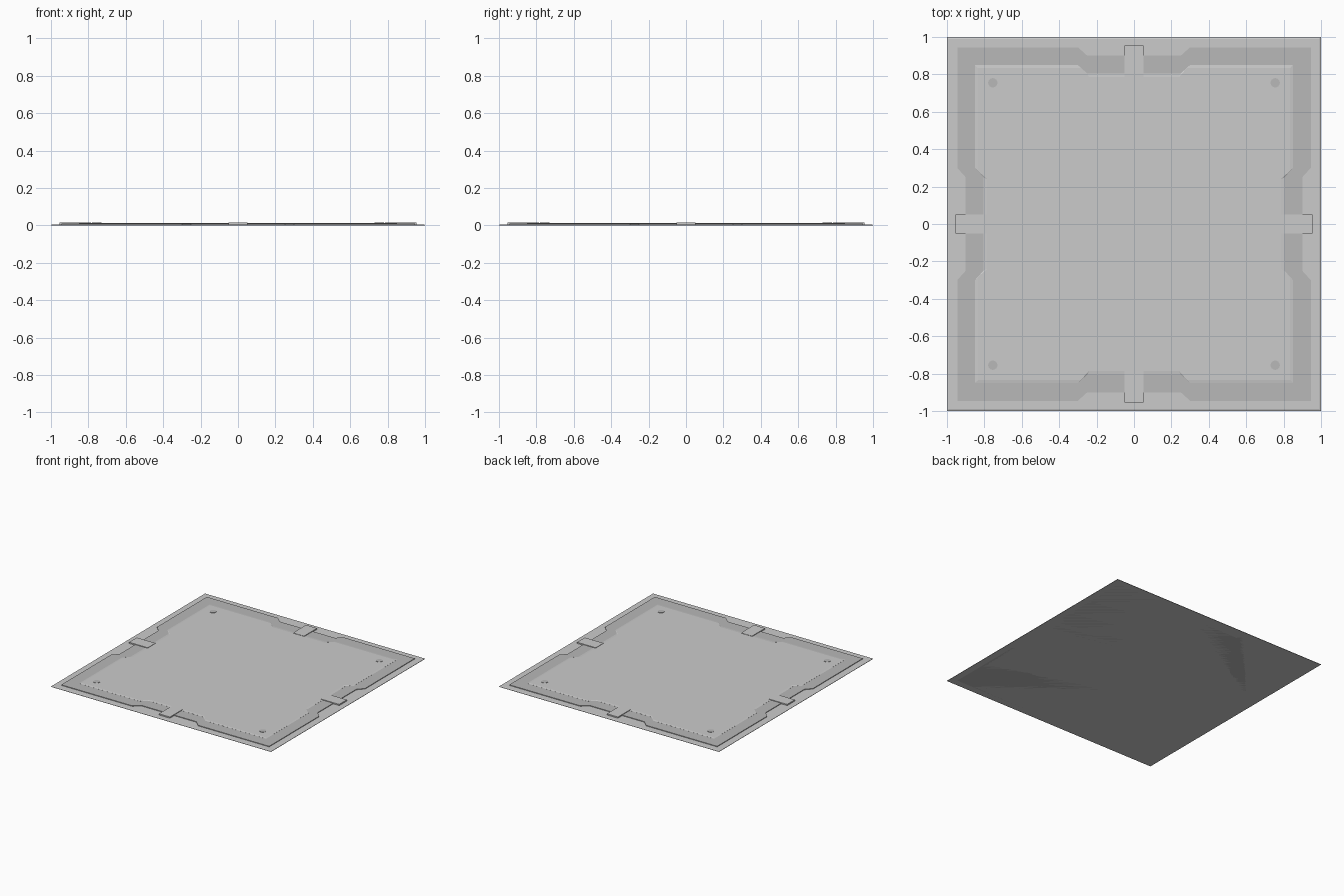
import bpy, bmesh
from math import pi
from mathutils import Matrix

if "Cube" in bpy.data.objects:
    bpy.data.objects.remove(bpy.data.objects["Cube"])

dark = bpy.data.materials.new("dark_grey")
dark.diffuse_color = (0.48, 0.48, 0.48, 1)
dark.use_nodes = True
dark.node_tree.nodes["Principled BSDF"].inputs["Base Color"].default_value = dark.diffuse_color


def finish(bm, name, mat=None):
    bmesh.ops.recalc_face_normals(bm, faces=bm.faces)
    me = bpy.data.meshes.new(name)
    bm.to_mesh(me)
    bm.free()
    ob = bpy.data.objects.new(name, me)
    bpy.context.collection.objects.link(ob)
    if mat:
        me.materials.append(mat)
    return ob


def outline(corner, notch, wide, narrow):
    """Square outline with a shallow notch in the middle of each side."""
    side = [(-corner, -corner), (-wide, -corner), (-narrow, -notch),
            (narrow, -notch), (wide, -corner)]
    pts = []
    for x, y in [(1, 0), (0, 1), (-1, 0), (0, -1)]:
        pts += [(x * a - y * b, y * a + x * b) for a, b in side]
    return pts


def stack(name, rings, mat=None):
    """Loft a solid through (points, z) rings and cap both ends."""
    bm = bmesh.new()
    loops = [[bm.verts.new((x, y, z)) for x, y in pts] for pts, z in rings]
    for a, b in zip(loops, loops[1:]):
        n = len(a)
        for i in range(n):
            j = (i + 1) % n
            bm.faces.new((a[i], a[j], b[j], b[i]))
    bm.faces.new(loops[0])
    bm.faces.new(loops[-1])
    return finish(bm, name, mat)


def square(h):
    return [(-h, -h), (h, -h), (h, h), (-h, h)]


# Thin base plate with a bevelled rim
stack("base_plate", [(square(1), 0), (square(1), 0.003), (square(0.99), 0.006)])

# Raised dark trim around the floor panel
outer = outline(0.945, 0.9, 0.3, 0.25)
stack("trim_frame", [(outer, 0.0), (outer, 0.011)], dark)

# Inner floor panel with chamfered edge
stack("floor_panel", [(outline(0.85, 0.805, 0.3, 0.25), 0.005),
                      (outline(0.85, 0.805, 0.3, 0.25), 0.0115),
                      (outline(0.835, 0.785, 0.285, 0.24), 0.0135)])

# Clip in the middle of each side
for k in range(4):
    bm = bmesh.new()
    bmesh.ops.create_cube(bm, size=1, matrix=Matrix.Rotation(k * pi / 2, 4, 'Z')
                          @ Matrix.Translation((0, -0.87, 0.008))
                          @ Matrix.Diagonal((0.1, 0.17, 0.016, 1)))
    finish(bm, "edge_clip")

# Bolt head in each corner
for sx in (-1, 1):
    for sy in (-1, 1):
        bm = bmesh.new()
        bmesh.ops.create_cone(bm, cap_ends=True, segments=16, radius1=0.025,
                              radius2=0.025, depth=0.008,
                              matrix=Matrix.Translation((sx * 0.755, sy * 0.755, 0.012)))
        finish(bm, "corner_bolt", dark)
